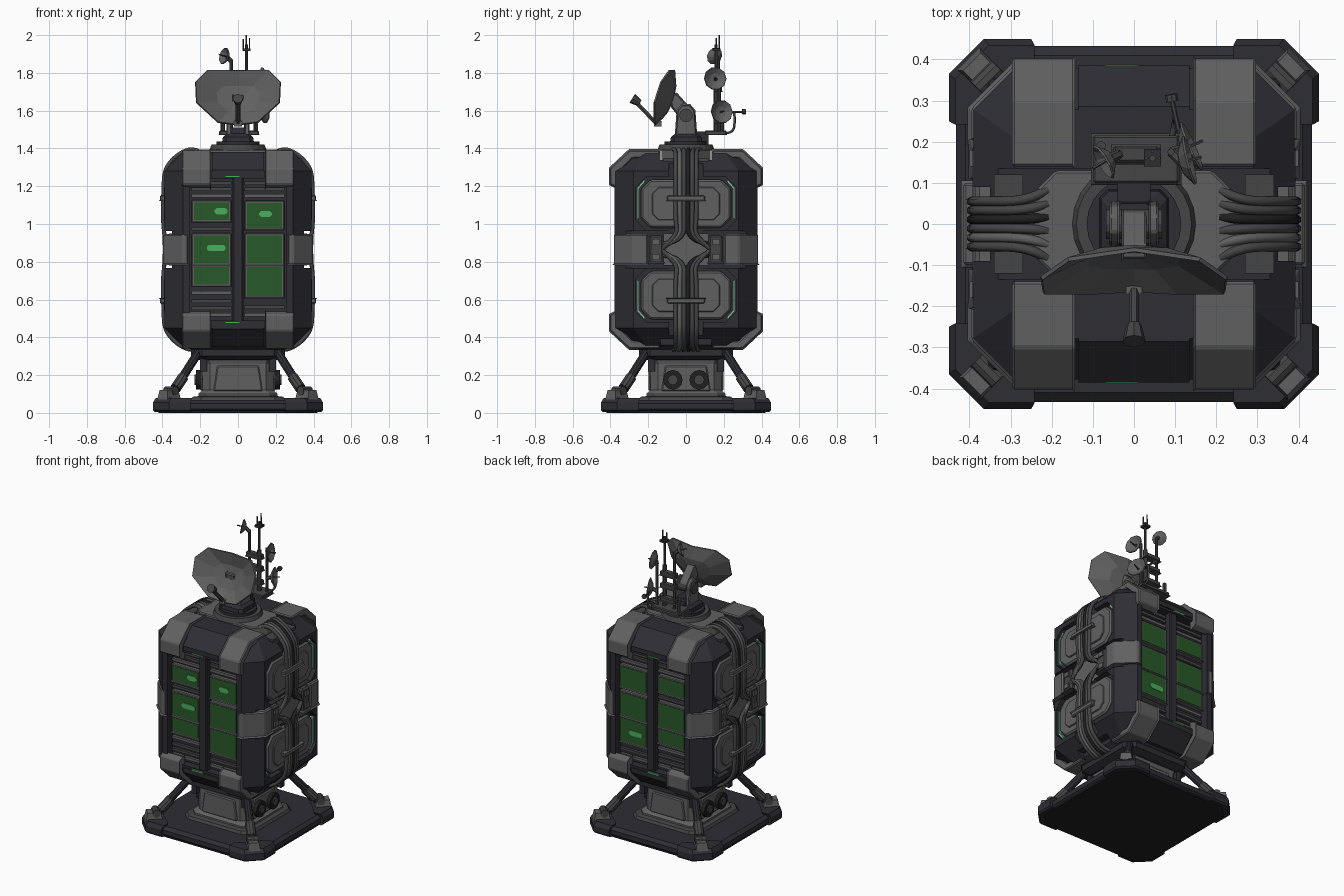
import bpy, bmesh, math
from mathutils import Vector

if "Cube" in bpy.data.objects:
    bpy.data.objects.remove(bpy.data.objects["Cube"])

MID = 0.865  # height the body is mirrored about


def material(name, r, g, b):
    m = bpy.data.materials.new(name)
    m.diffuse_color = (r, g, b, 1)
    m.use_nodes = True
    m.node_tree.nodes["Principled BSDF"].inputs["Base Color"].default_value = m.diffuse_color
    return m


DARK = material("dark_shell", 0.026, 0.026, 0.034)
LIGHT = material("light_grey_armour", 0.118, 0.118, 0.118)
GREY = material("mid_grey_metal", 0.06, 0.06, 0.062)
BLACK = material("black_rubber", 0.014, 0.014, 0.015)
SCREEN = material("screen_green", 0.022, 0.1, 0.022)
BRIGHT = material("bright_green", 0.07, 0.42, 0.11)
GLOW = material("pale_green_glow", 0.2, 0.48, 0.29)


def add(name, verts, faces, mat, sym="", bevel=0):
    """Mesh object; sym mirrors it over x, y or Z (body mid height)."""
    verts, faces = [tuple(v) for v in verts], list(faces)
    for s in sym:
        n = len(verts)
        flip = {"x": lambda v: (-v[0], v[1], v[2]), "y": lambda v: (v[0], -v[1], v[2]),
                "Z": lambda v: (v[0], v[1], 2 * MID - v[2])}[s]
        verts += [flip(v) for v in verts]
        faces += [tuple(i + n for i in f) for f in faces]
    me = bpy.data.meshes.new(name)
    me.from_pydata(verts, [], faces)
    bm = bmesh.new()
    bm.from_mesh(me)
    if bevel:
        bmesh.ops.bevel(bm, geom=bm.edges[:], offset=bevel, segments=1, affect='EDGES')
    bmesh.ops.recalc_face_normals(bm, faces=bm.faces[:])
    bm.to_mesh(me)
    bm.free()
    me.materials.append(mat)
    ob = bpy.data.objects.new(name, me)
    bpy.context.collection.objects.link(ob)
    return ob


def loft(name, rings, mat, sym="", bevel=0):
    n = len(rings[0])
    verts = [v for r in rings for v in r]
    faces = [tuple(range(n)), tuple(range(len(verts) - n, len(verts)))]
    for k in range(len(rings) - 1):
        for i in range(n):
            j = (i + 1) % n
            faces.append((k * n + i, k * n + j, k * n + n + j, k * n + n + i))
    return add(name, verts, faces, mat, sym, bevel)


def prism(name, pts, axis, a, b, mat, sym="", bevel=0):
    put = {"x": lambda p, t: (t, p[0], p[1]), "y": lambda p, t: (p[0], t, p[1]),
           "z": lambda p, t: (p[0], p[1], t)}[axis]
    return loft(name, [[put(p, t) for p in pts] for t in (a, b)], mat, sym, bevel)


def chamfered(u0, u1, v0, v1, c):
    return [(u0 + c, v0), (u1 - c, v0), (u1, v0 + c), (u1, v1 - c),
            (u1 - c, v1), (u0 + c, v1), (u0, v1 - c), (u0, v0 + c)]


def box(name, x0, x1, y0, y1, z0, z1, mat, sym="", bevel=0):
    return prism(name, [(x0, y0), (x1, y0), (x1, y1), (x0, y1)], "z", z0, z1, mat, sym, bevel)


def stack(name, levels, c, mat):
    """Square chamfered tower from (half width, height) pairs."""
    return loft(name, [[(x, y, z) for x, y in chamfered(-h, h, -h, h, c)] for h, z in levels], mat)


def rod(name, p, q, r0, mat, sym="", r1=None, sides=10):
    p, q = Vector(p), Vector(q)
    rot = (q - p).to_track_quat('Z', 'Y')
    rings = [[c + rot @ Vector((r * math.cos(2 * math.pi * i / sides), r * math.sin(2 * math.pi * i / sides), 0))
              for i in range(sides)] for c, r in ((p, r0), (q, r0 if r1 is None else r1))]
    return loft(name, rings, mat, sym)


def cable(name, pts, r, mat):
    cu = bpy.data.curves.new(name, 'CURVE')
    cu.dimensions, cu.bevel_depth, cu.bevel_resolution, cu.resolution_u = '3D', r, 1, 4
    sp = cu.splines.new('NURBS')
    sp.points.add(len(pts) - 1)
    for p, c in zip(sp.points, pts):
        p.co = (*c, 1)
    sp.order_u, sp.use_endpoint_u = 3, True
    cu.materials.append(mat)
    ob = bpy.data.objects.new(name, cu)
    bpy.context.collection.objects.link(ob)
    bpy.ops.object.select_all(action='DESELECT')
    ob.select_set(True)
    bpy.context.view_layer.objects.active = ob
    bpy.ops.object.convert(target='MESH')


def cut(target, cutter):
    cutter.hide_render = True
    m = target.modifiers.new("cut", 'BOOLEAN')
    m.operation, m.solver, m.object = 'DIFFERENCE', 'EXACT', cutter
    bpy.context.view_layer.objects.active = target
    bpy.ops.object.modifier_apply(modifier=m.name)
    bpy.data.objects.remove(cutter)


def dish(name, centre, normal, outline, depth, mat, thick=0.006, curl=0):
    c, n = Vector(centre), Vector(normal).normalized()
    u = Vector((0, 0, 1)).cross(n).normalized()
    v = n.cross(u)
    k = len(outline)
    verts = [c + u * p[0] * s + v * p[1] * s + n * (curl * (p[0] * s) ** 2 - depth * (1 - s * s))
             for s in (1, 0.5) for p in outline]
    verts.append(c - n * depth)
    faces = []
    for i in range(k):
        j = (i + 1) % k
        faces += [(i, j, k + j, k + i), (k + i, k + j, 2 * k)]
    m = add(name, verts, faces, mat).modifiers.new("thickness", 'SOLIDIFY')
    m.thickness, m.offset = thick, 0


# Base plate, corner pads and feet
stack("base_underside", ((0.42, 0), (0.42, 0.02)), 0.08, BLACK)
stack("base_plate", ((0.42, 0.01), (0.432, 0.02), (0.432, 0.05), (0.41, 0.068)), 0.08, DARK)
pad = [(0.25, 0.40), (0.25, 0.45), (0.365, 0.45), (0.45, 0.365), (0.45, 0.25), (0.40, 0.25), (0.33, 0.33)]
loft("base_corner_pad", [[(x * s, y * s, z) for x, y in pad]
                         for s, z in ((0.98, 0.005), (1, 0.015), (1, 0.055), (0.965, 0.08))], DARK, "xy")
d = 0.045
loft("foot_block", [[(0.365 + (a - b) * d * s, 0.365 + (a + b) * d * s, z) for a, b in
                     ((-.8, -.6), (.8, -.6), (.8, .6), (-.8, .6))] for s, z in ((1, 0.07), (0.8, 0.12))], LIGHT, "xy")
rod("leg_strut", (0.35, 0.35, 0.10), (0.21, 0.21, 0.32), 0.024, DARK, "xy")
rod("leg_sleeve", (0.33, 0.33, 0.13), (0.29, 0.29, 0.19), 0.03, GREY, "xy")
rod("leg_knuckle", (0.33, 0.38, 0.115), (0.38, 0.33, 0.115), 0.025, GREY, "xy")

# Pedestal
stack("pedestal", ((0.21, 0.06), (0.21, 0.10), (0.188, 0.12), (0.188, 0.26), (0.20, 0.30)), 0.04, LIGHT)
for axis, sym in (("y", "y"), ("x", "x")):
    prism("pedestal_panel", [(-0.13, 0.115), (0.13, 0.115), (0.11, 0.25), (-0.11, 0.25)], axis, 0.18, 0.198, LIGHT, sym, 0.006)
box("pedestal_rib", 0.165, 0.2, 0.165, 0.2, 0.22, 0.31, DARK, "xy")
stack("pedestal_skirt", ((0.25, 0.066), (0.24, 0.085), (0.2, 0.09)), 0.05, GREY)
stack("pedestal_collar", ((0.21, 0.28), (0.25, 0.30), (0.25, 0.335), (0.28, 0.36), (0.28, 0.40)), 0.06, DARK)
for y in (-0.07, 0.07):
    rod("pedestal_vent", (0.18, y, 0.175), (0.222, y, 0.175), 0.052, BLACK, "x", sides=12)
    rod("pedestal_vent_hub", (0.2, y, 0.175), (0.23, y, 0.175), 0.028, GREY, "x", sides=8)

# Body shell with chamfers, then the recesses
shell = loft("body_shell", [[(x, y, z) for x, y in chamfered(-0.39 + i, 0.39 - i, -0.378 + i, 0.378 - i, c)]
                            for i, c, z in ((0.1, 0.07, 0.35), (0, 0.1, 0.45), (0, 0.1, 1.28), (0.1, 0.07, 1.38))], DARK)
cut(shell, prism("cut_front", chamfered(-0.255, 0.255, 0.49, 1.24, 0.03), "y", 0.325, 0.5, DARK, "y"))
cut(shell, prism("cut_side", chamfered(-0.265, 0.265, 0.965, 1.25, 0.055), "x", 0.35, 0.5, DARK, "xZ"))
cut(shell, box("cut_band", 0.35, 0.5, -0.4, 0.4, 0.768, 0.962, DARK, "x"))
cut(shell, box("cut_channel", -0.5, 0.5, -0.135, 0.135, 1.34, 1.5, DARK, "Z"))
cut(shell, box("cut_cable_slot", 0.35, 0.5, -0.09, 0.09, 0.3, 1.5, DARK, "x"))

# Light armour pads wrapping the top and bottom edges
yz = [(0.14, 1.39), (0.30, 1.39), (0.402, 1.295), (0.402, 1.21), (0.36, 1.19), (0.36, 1.27), (0.28, 1.35), (0.14, 1.35)]
prism("edge_armour", yz, "x", 0.143, 0.296, LIGHT, "xyZ", 0.006)
prism("edge_centre_panel", [(0.145, 1.382), (0.285, 1.382), (0.385, 1.285), (0.385, 1.255), (0.35, 1.25), (0.27, 1.35), (0.145, 1.35)],
      "x", -0.135, 0.135, DARK, "yZ")
# Corner brackets round the middle
prism("corner_bracket", [(0.262, 0.378), (0.292, 0.384), (0.396, 0.28), (0.396, 0.20), (0.34, 0.20), (0.262, 0.32)],
      "z", 0.782, 0.948, LIGHT, "xy", 0.008)
box("side_connector", 0.34, 0.392, 0.12, 0.195, 0.79, 0.94, GREY, "xy", 0.01)
box("side_connector_rib", 0.34, 0.4, 0.14, 0.18, 0.81, 0.84, LIGHT, "xyZ")
box("side_core", 0.33, 0.365, -0.12, 0.12, 0.78, 0.95, LIGHT, "x")

# Side panels with glowing edges, and cable runs
prism("side_panel", chamfered(-0.238, 0.238, 0.98, 1.235, 0.05), "x", 0.34, 0.385, LIGHT, "xZ", 0.01)
prism("side_panel_inner", chamfered(-0.18, 0.18, 1.02, 1.195, 0.035), "x", 0.36, 0.393, LIGHT, "xZ", 0.004)
prism("side_glow", [(0.25, 1.03), (0.25, 1.185), (0.215, 1.225), (0.222, 1.235), (0.26, 1.19), (0.26, 1.025)],
      "x", 0.34, 0.375, GLOW, "xyZ")
box("cable_clip", 0.37, 0.414, -0.1, 0.1, 1.122, 1.152, LIGHT, "xZ", 0.006)
for sx in (-1, 1):
    for up in (-1, 1):
        for i in range(6):
            y = (i - 2.5) * 0.022
            side = 1 if y > 0 else -1
            path = [(0.21, y * 1.5, 1.385), (0.24, y * 1.2, 1.4), (0.29, y, 1.385), (0.34, y, 1.35), (0.388, y, 1.29),
                    (0.395, y, 1.2), (0.398, y, 1.02), (0.39, y * 0.8, 0.95),
                    (0.385, side * 0.05 + y, 0.905 - abs(y) * 0.3), (0.37, side * 0.15, 0.90 - abs(y))]
            cable("side_cable", [(sx * a, b, MID + up * (c - MID)) for a, b, c in path],
                  0.012, (GREY, LIGHT, GREY, BLACK, GREY, GREY)[i])

# Screen bays on the front and back
box("bay_post", -0.028, 0.028, 0.32, 0.372, 0.47, 1.25, DARK, "y", 0.006)
for x0, screens, slats in ((-0.245, ((1.02, 1.115), (0.79, 0.94), (0.68, 0.772)), (1.15, 1.185, 1.215, 0.52, 0.555, 0.59, 0.635, 0.975)),
                           (0.035, ((0.98, 1.112), (0.79, 0.94), (0.62, 0.772)), (1.15, 1.185, 1.215, 0.52, 0.56))):
    x1 = x0 + 0.21
    for z0, z1 in screens:
        box("screen_frame", x0, x1, 0.32, 0.35, z0 - 0.012, z1 + 0.012, LIGHT, "y", 0.005)
        box("screen", x0 + 0.012, x1 - 0.012, 0.345, 0.353, z0, z1, SCREEN, "y")
    for k, z in enumerate(slats):
        box("bay_slat", x0, x1, 0.315, 0.342, z - 0.009, z + 0.009, LIGHT if k % 3 == 0 else GREY, "y")
for x, z, s in ((-0.115, 0.873, -1), (0.145, 1.053, -1), (-0.09, 1.068, -1), (0.12, 0.69, 1)):
    w = 0.05 if x == -0.115 or s > 0 else 0.034
    prism("screen_blip", chamfered(x - w, x + w, z - 0.017, z + 0.017, 0.012), "y", s * 0.352, s * 0.357, BRIGHT)
box("bay_glow", -0.07, 0.01, 0.37, 0.388, 1.246, 1.254, BRIGHT, "yZ")

# Roof deck and turntable
prism("roof_deck", chamfered(-0.26, 0.26, -0.13, 0.13, 0.07), "z", 1.33, 1.395, LIGHT, bevel=0.006)
box("roof_socket", 0.27, 0.34, -0.12, 0.12, 1.3, 1.35, GREY, "x")
rod("turntable", (0, 0, 1.39), (0, 0, 1.42), 0.152, GREY, r1=0.14, sides=24)
rod("turntable_top", (0, 0, 1.41), (0, 0, 1.437), 0.115, DARK, sides=24)
stack("mount_base", ((0.085, 1.43), (0.08, 1.46), (0.055, 1.48), (0.05, 1.51)), 0.02, DARK)
prism("mount_yoke", [(-0.055, 1.46), (0.055, 1.46), (0.045, 1.6), (0.02, 1.63), (-0.02, 1.63), (-0.045, 1.6)],
      "x", 0.035, 0.06, LIGHT, "x", 0.005)
rod("mount_joint", (-0.068, 0, 1.575), (0.068, 0, 1.575), 0.036, GREY, sides=12)
prism("dish_arm", [(0.03, 1.56), (0.03, 1.6), (-0.05, 1.69), (-0.085, 1.68), (-0.075, 1.62), (-0.01, 1.54)],
      "x", -0.03, 0.03, LIGHT, bevel=0.005)

# Main dish with its feed
half = [(0, 0.155), (0.16, 0.15), (0.225, 0.075), (0.22, -0.04), (0.105, -0.14), (0, -0.15)]
rim = half + [(-x, y) for x, y in half[-2:0:-1]]
dish("main_dish", (0, -0.113, 1.667), (0, -0.945, 0.326), rim, 0.045, LIGHT, 0.01, 0.9)
rod("feed_arm", (0, -0.155, 1.53), (0, -0.255, 1.635), 0.012, GREY, sides=6)
rod("feed_head", (0, -0.285, 1.665), (0, -0.245, 1.64), 0.028, GREY, r1=0.018, sides=8)
box("feed_foot", -0.02, 0.02, -0.17, -0.13, 1.515, 1.545, LIGHT)

# Antenna mast cluster behind the dish
box("mast_platform", -0.1, 0.11, 0.1, 0.215, 1.47, 1.495, GREY, bevel=0.005)
box("mast_bracket", -0.04, 0.04, 0.05, 0.12, 1.42, 1.49, DARK)
for x, y, z, r in ((0.045, 0.16, 1.76, 0.014), (0.045, 0.16, 1.95, 0.008), (-0.035, 0.17, 1.87, 0.009),
                   (0.09, 0.175, 1.78, 0.009), (-0.08, 0.19, 1.56, 0.012)):
    rod("mast_pole", (x, y, 1.48), (x, y, z), r, GREY, sides=8)
for dx, dy, top in ((-0.016, 0, 1.98), (0.016, 0, 1.985), (0, 0.016, 2.0)):
    rod("mast_prong", (0.045 + dx, 0.16 + dy, 1.92), (0.045 + dx, 0.16 + dy, top), 0.004, GREY, sides=5)
box("mast_prong_holder", 0.024, 0.066, 0.14, 0.182, 1.915, 1.93, DARK)
for z in (1.53, 1.62, 1.70):
    box("mast_equipment", -0.05, 0.06, 0.15, 0.19, z, z + 0.03, GREY, bevel=0.005)
for c, n, r, foot in (((-0.075, 0.15, 1.89), (-0.85, -0.5, 0.25), 0.045, (-0.035, 0.17, 1.86)),
                      ((0.135, 0.155, 1.77), (1, 0.25, 0.1), 0.06, (0.09, 0.175, 1.76)),
                      ((0.14, 0.19, 1.595), (0.9, 0.4, 0.1), 0.062, (0.09, 0.175, 1.58))):
    dish("small_dish", c, n, [(r * math.cos(i * math.pi / 5), r * math.sin(i * math.pi / 5)) for i in range(10)], 0.025, LIGHT)
    back = Vector(c) - Vector(n).normalized() * 0.02
    rod("small_dish_arm", foot, back, 0.012, GREY, sides=6)
    rod("small_dish_feed", back, Vector(c) + Vector(n).normalized() * 0.03, 0.004, GREY, sides=5)
cable("rear_feed_arm", [(0.09, 0.2, 1.48), (0.1, 0.25, 1.48), (0.1, 0.26, 1.55), (0.1, 0.255, 1.59)], 0.007, GREY)
rod("rear_feed_head", (0.11, 0.22, 1.59), (0.09, 0.31, 1.595), 0.006, GREY, sides=6)
rod("rear_feed_tip", (0.093, 0.298, 1.594), (0.09, 0.315, 1.595), 0.015, GREY, sides=8)
